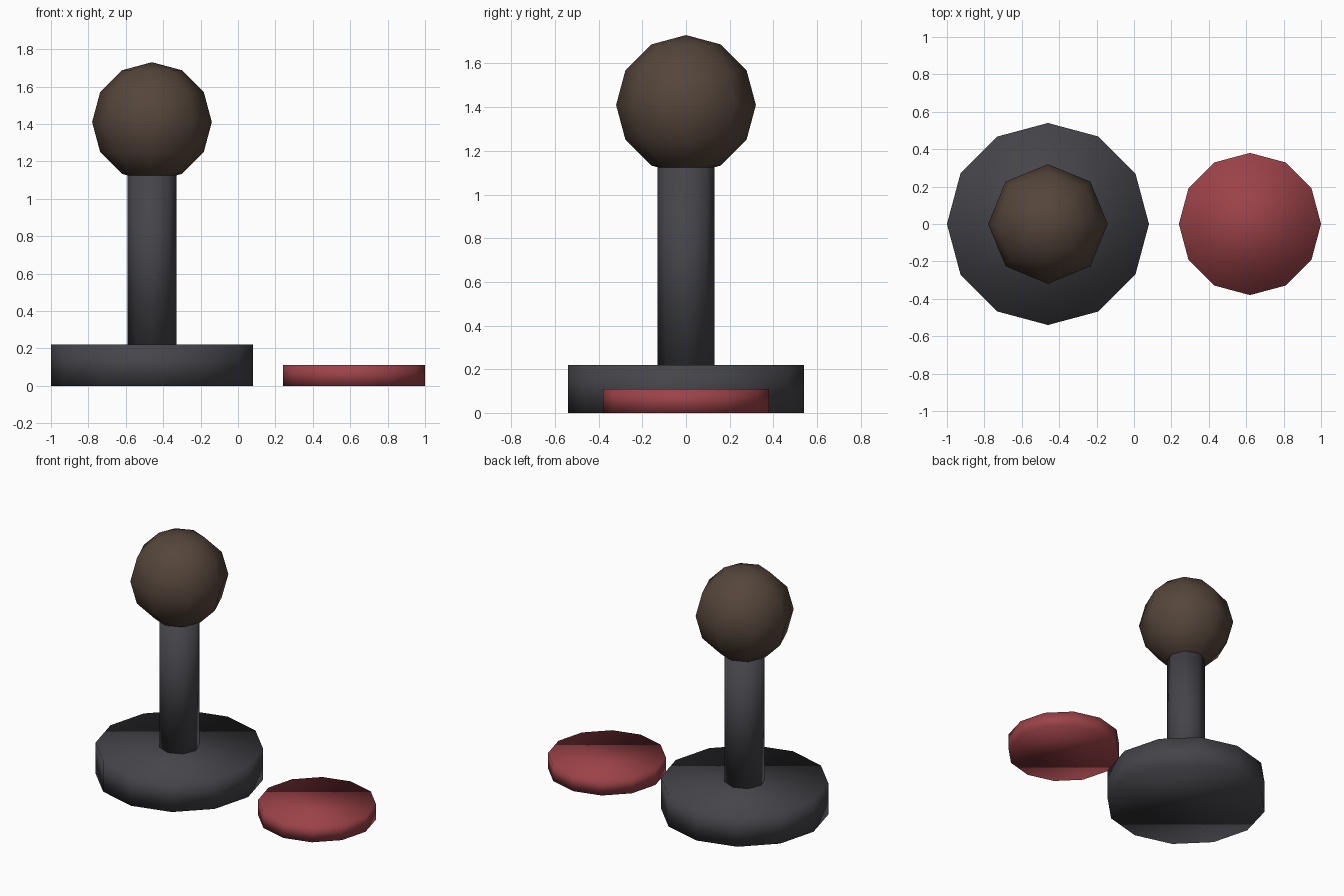
import bpy

if "Cube" in bpy.data.objects:
    bpy.data.objects.remove(bpy.data.objects["Cube"])


def material(name, rgb):
    mat = bpy.data.materials.new(name)
    mat.diffuse_color = (*rgb, 1)
    mat.use_nodes = True
    mat.node_tree.nodes["Principled BSDF"].inputs["Base Color"].default_value = mat.diffuse_color
    return mat


def finish(name, mat):
    obj = bpy.context.object
    obj.name = name
    obj.data.materials.append(mat)
    bpy.ops.object.shade_smooth()  # soft normals across the low-poly faces
    return obj


def disc(name, x, radius, z0, z1, sides, mat):
    bpy.ops.mesh.primitive_cylinder_add(
        vertices=sides, radius=radius, depth=z1 - z0, location=(x, 0, (z0 + z1) / 2))
    return finish(name, mat)


charcoal = material("charcoal", (0.06, 0.058, 0.068))
brown = material("dark_brown", (0.09, 0.06, 0.043))
red = material("red", (0.33, 0.055, 0.065))

STICK_X = -0.46

# Joystick: round base, shaft and ball knob
disc("stick_base", STICK_X, 0.54, 0, 0.22, 12, charcoal)
disc("stick_shaft", STICK_X, 0.13, 0.22, 1.13, 8, charcoal)
bpy.ops.mesh.primitive_uv_sphere_add(
    segments=8, ring_count=6, radius=0.32, location=(STICK_X, 0, 1.41))
finish("ball_knob", brown)

# Separate push button
disc("push_button", 0.62, 0.38, 0, 0.11, 12, red)
